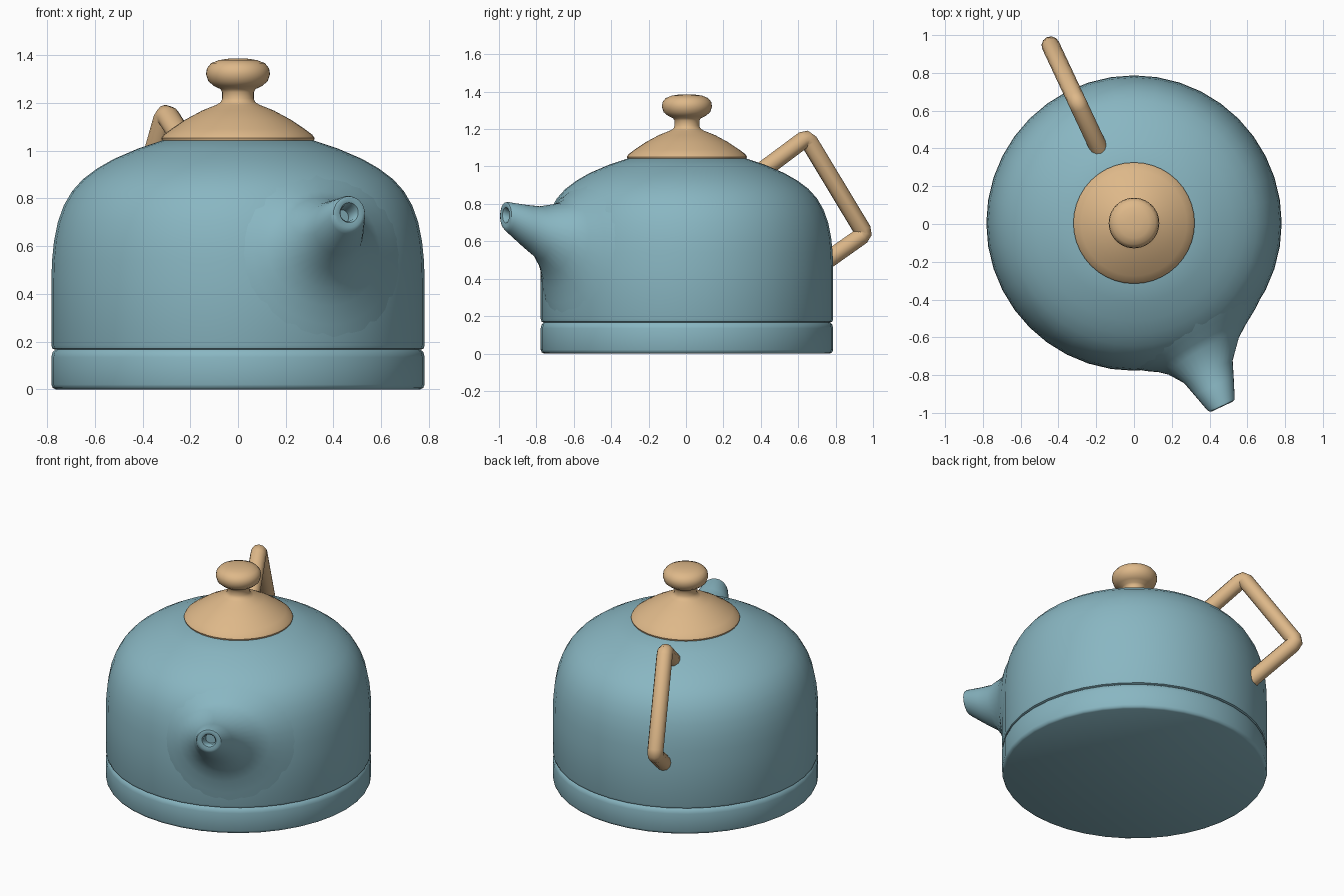
import bpy, bmesh
from math import sin, cos, pi, sqrt
from mathutils import Vector

if "Cube" in bpy.data.objects:
    bpy.data.objects.remove(bpy.data.objects["Cube"])

AXIS = Vector((0.425, -0.905, 0)).normalized()   # spout direction, handle is opposite
SIDE = Vector((-AXIS.y, AXIS.x, 0))
CY = 0.005


def material(name, color):
    m = bpy.data.materials.new(name)
    m.diffuse_color = (*color, 1)
    m.use_nodes = True
    m.node_tree.nodes["Principled BSDF"].inputs["Base Color"].default_value = m.diffuse_color
    return m


blue = material("blue_enamel", (0.25, 0.47, 0.54))
wood = material("pale_wood", (0.73, 0.48, 0.25))


def finish(ob, mat, angle=0.7):
    ob.data.materials.append(mat)
    bpy.ops.object.select_all(action='DESELECT')
    ob.select_set(True)
    bpy.context.view_layer.objects.active = ob
    if ob.type == 'MESH':
        bpy.ops.object.shade_smooth_by_angle(angle=angle)
    return ob


def loft(name, rings, mat, cap_start, cap_end):
    bm = bmesh.new()
    loops = [[bm.verts.new(p) for p in r] for r in rings]
    n = len(loops[0])
    for a, b in zip(loops, loops[1:]):
        for i in range(n):
            j = (i + 1) % n
            bm.faces.new((a[i], a[j], b[j], b[i]))
    if cap_start:
        bm.faces.new(loops[0][::-1])
    if cap_end:
        bm.faces.new(loops[-1])
    me = bpy.data.meshes.new(name)
    bm.to_mesh(me)
    bm.free()
    ob = bpy.data.objects.new(name, me)
    bpy.context.collection.objects.link(ob)
    return finish(ob, mat)


def lathe(name, profile, mat, n):
    rings = [[(r * cos(2 * pi * i / n), CY + r * sin(2 * pi * i / n), z)
              for i in range(n)] for r, z in profile]
    return loft(name, rings, mat, True, True)


# Pot body with base band and groove
base = [(0.765, 0), (0.776, 0.006), (0.782, 0.02), (0.782, 0.135), (0.777, 0.155),
        (0.765, 0.166)]
wall = [(0.777, 0.17), (0.782, 0.185), (0.782, 0.45), (0.779, 0.54), (0.771, 0.62),
        (0.755, 0.70), (0.73, 0.77), (0.695, 0.83), (0.65, 0.88), (0.59, 0.925),
        (0.52, 0.965), (0.42, 1.008), (0.31, 1.045)]
lathe("pot_body", base + wall, blue, 40)

# Lid and knob
lathe("lid", [(0.305, 1.038), (0.318, 1.042), (0.321, 1.052), (0.312, 1.066),
              (0.28, 1.09), (0.22, 1.13), (0.15, 1.168), (0.09, 1.192), (0.072, 1.203),
              (0.066, 1.218), (0.066, 1.245), (0.074, 1.258), (0.1, 1.27), (0.124, 1.29),
              (0.134, 1.32), (0.13, 1.345), (0.113, 1.366), (0.08, 1.379),
              (0.04, 1.385), (0.01, 1.386)], wood, 40)


def wall_radius(z):
    for (r0, z0), (r1, z1) in zip(wall, wall[1:]):
        if z0 <= z <= z1:
            return r0 + (r1 - r0) * (z - z0) / (z1 - z0)
    return wall[0][0]


def spout_ring(radius, uc, zc, reach, conform, n=32):
    # Conforming rings hug the body at a height of reach; others are flat circles
    pts = []
    for i in range(n):
        t = 2 * pi * i / n
        u = uc + radius * cos(t) * (1.12 if conform else 1)
        z = zc + radius * sin(t)
        d = sqrt(wall_radius(z) ** 2 - u * u) + reach if conform else reach
        pts.append(AXIS * d + SIDE * u + Vector((0, CY, z)))
    return pts


# Spout with flared root and recessed hole
spout = [(0.36, 0.08, 0.56, -0.006, True), (0.30, 0.06, 0.57, 0.008, True),
         (0.24, 0.045, 0.59, 0.022, True), (0.19, 0.035, 0.615, 0.05, True),
         (0.142, 0.022, 0.645, 0.88, False), (0.115, 0.017, 0.68, 0.96, False),
         (0.08, 0.01, 0.73, 1.062, False), (0.073, 0.01, 0.735, 1.074, False),
         (0.06, 0.01, 0.738, 1.078, False), (0.042, 0.01, 0.74, 1.074, False),
         (0.034, 0.01, 0.738, 1.06, False), (0.032, 0.01, 0.72, 1.0, False)]
loft("spout", [spout_ring(*s) for s in spout], blue, False, True)

# Angular handle: bent rod with slightly rounded corners
corners = [(0.41, 0.955), (0.707, 1.155), (1.05, 0.64), (0.76, 0.455)]
pts = [Vector(c) for c in corners]
path = [pts[0]]
for a, b, c in zip(pts, pts[1:], pts[2:]):
    p, q = b + (a - b).normalized() * 0.03, b + (c - b).normalized() * 0.03
    path += [p, (p + q + 2 * b) / 4, q]
path.append(pts[-1])
cu = bpy.data.curves.new("handle", 'CURVE')
cu.dimensions = '3D'
cu.bevel_depth = 0.048
cu.bevel_resolution = 4
cu.use_fill_caps = True
sp = cu.splines.new('POLY')
sp.points.add(len(path) - 1)
for pt, p in zip(sp.points, path):
    pt.co = (*(-AXIS * p.x + Vector((0, CY, p.y))), 1)
handle = bpy.data.objects.new("handle", cu)
bpy.context.collection.objects.link(handle)
bpy.ops.object.select_all(action='DESELECT')
handle.select_set(True)
bpy.context.view_layer.objects.active = handle
bpy.ops.object.convert(target='MESH')
finish(bpy.context.object, wood, 0.9)
